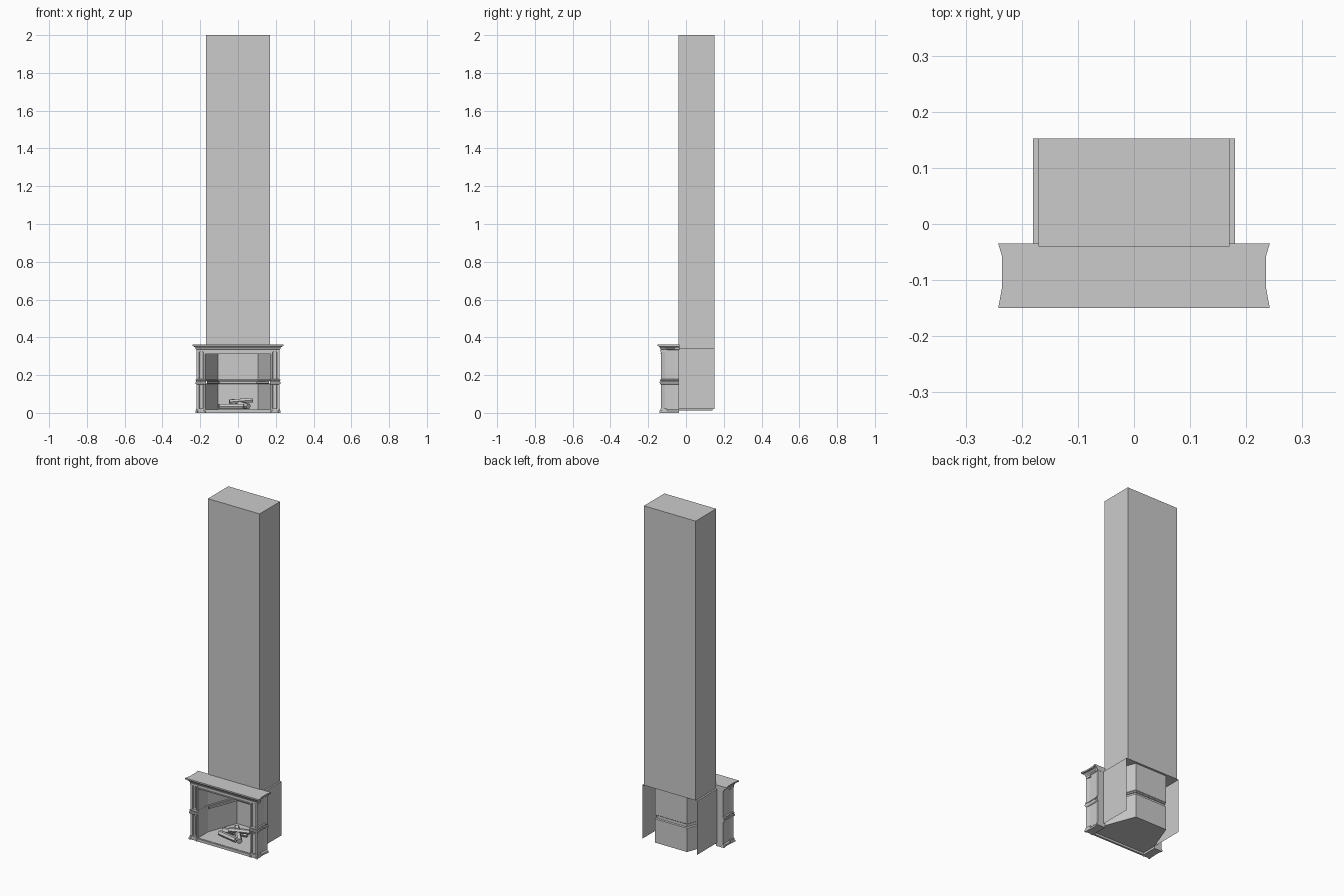
import bpy, bmesh, math
from mathutils import Vector

if "Cube" in bpy.data.objects:
    bpy.data.objects.remove(bpy.data.objects["Cube"])


def finish(name, bm, recalc=True):
    if recalc:
        bmesh.ops.recalc_face_normals(bm, faces=bm.faces)
    me = bpy.data.meshes.new(name)
    bm.to_mesh(me)
    bm.free()
    ob = bpy.data.objects.new(name, me)
    bpy.context.collection.objects.link(ob)
    return ob


def loft(name, rings, closed=True, caps=True):
    """Skin a list of equal-length point rings."""
    bm = bmesh.new()
    vs = [[bm.verts.new(p) for p in r] for r in rings]
    n = len(vs[0])
    for a, b in zip(vs, vs[1:]):
        for i in range(n if closed else n - 1):
            j = (i + 1) % n
            bm.faces.new((a[i], a[j], b[j], b[i]))
    if caps:
        bm.faces.new(vs[0][::-1])
        bm.faces.new(vs[-1])
    return finish(name, bm)


def box(name, x0, x1, y0, y1, z0, z1):
    return loft(name, [[(x0, y0, z), (x1, y0, z), (x1, y1, z), (x0, y1, z)]
                       for z in (z0, z1)])


def mirror(ob):
    ob.modifiers.new("mirror", 'MIRROR').use_mirror_merge = False


def sheet(name, pts):
    bm = bmesh.new()
    bm.faces.new([bm.verts.new(p) for p in pts])
    return finish(name, bm, False)


# chimney shaft
box("chimney", -.17, .17, -.04, .152, .34, 2.0)

# thin side sheets with the ceiling plate between them
mirror(sheet("side_sheet", [(.18, -.036, .02), (.18, .152, .02),
                            (.18, .152, .34), (.18, -.036, .34)]))
sheet("ceiling_plate", [(-.18, -.036, .34), (.18, -.036, .34),
                        (.18, .152, .34), (-.18, .152, .34)])

# tapered firebox lining with a ledge running around at mid height
lining = [(.018, 0), (.153, 0), (.156, .007), (.166, .007), (.168, .003),
          (.175, .003), (.178, 0), (.34, 0)]
rings = [[(-.172 + d, -.037, z), (-.105 + d, .14 - d, z),
          (.105 - d, .14 - d, z), (.172 - d, -.037, z)] for d, z in
         [(d, z) for z, d in lining]]
loft("firebox_lining", rings, closed=False, caps=False)

# hearth floor
floor = [(-.172, -.13), (.172, -.13), (.172, -.037), (.105, .14),
         (-.105, .14), (-.172, -.037)]
loft("hearth_floor", [[(x, y, z) for x, y in floor] for z in (.012, .018)])
box("hearth_front", -.175, .175, -.137, -.125, 0, .016)


# mantel with waisted ends
def mantel_ring(w, f, z):
    half = [(w, f), (w - .007, -.112), (w - .007, -.058), (w, -.035)]
    return [(x, y, z) for x, y in half] + [(-x, y, z) for x, y in half[::-1]]


loft("mantel", [mantel_ring(*r) for r in [
    (.220, -.131, .334), (.224, -.135, .338), (.225, -.138, .344),
    (.230, -.143, .349), (.236, -.146, .352), (.236, -.148, .354),
    (.242, -.150, .355), (.242, -.150, .363)]])
box("lintel", -.175, .175, -.131, -.037, .312, .336)
box("lintel_lower_bead", -.172, .172, -.135, -.129, .312, .318)
box("lintel_upper_bead", -.178, .178, -.135, -.129, .329, .335)

# pilaster legs: grooved front, waisted outer side
LEG = [(.171, -.036), (.171, -.129), (.176, -.133), (.182, -.133),
       (.184, -.127), (.205, -.127), (.207, -.133), (.219, -.133),
       (.213, -.112), (.213, -.058), (.219, -.036)]


def leg_ring(d, z):
    out = []
    for x, y in LEG:
        nx = x + d if x > .2 else x
        ny = y - d if y < -.12 else y
        out.append((nx, ny, z))
    return out


mirror(loft("leg", [leg_ring(d, z) for d, z in [
    (.007, 0), (.007, .01), (.004, .014), (0, .017), (0, .335)]]))

# moulded band around each leg at mid height
def band_ring(d, z):
    pts = [(.170, -.036), (.170, -.132 - d), (.219 + d, -.132 - d),
           (.214 + d, -.112), (.214 + d, -.058), (.219 + d, -.036)]
    return [(x, y, z) for x, y in pts]


mirror(loft("leg_band", [band_ring(d, z) for d, z in [
    (0, .150), (.005, .154), (.007, .158), (.007, .163), (.003, .166),
    (.003, .170), (.005, .172), (.005, .176), (0, .179)]]))

# raised strip in the groove of each leg, above and below the band
for part, z0, z1 in (("lower", .03, .14), ("upper", .19, .322)):
    mirror(box("leg_strip_" + part, .190, .199, -.131, -.125, z0, z1))
mirror(box("leg_capital", .172, .220, -.135, -.1, .322, .335))
mirror(box("leg_plinth", .172, .222, -.136, -.1, 0, .022))


# stack of six-sided logs
def log(name, a, b, r):
    a, b = Vector(a), Vector(b)
    q = (b - a).to_track_quat('Z', 'Y')
    rings = [[p + q @ Vector((r * math.cos(i * math.tau / 6),
                              r * math.sin(i * math.tau / 6), 0))
              for i in range(6)] for p in (a, b)]
    loft(name, rings)


log("log_back", (-.10, .0, .034), (.04, .03, .034), .016)
log("log_front", (-.095, -.035, .033), (.03, -.06, .033), .015)
log("log_cross", (-.03, .03, .060), (.055, -.065, .034), .016)
log("log_top", (-.045, -.02, .058), (.077, .005, .068), .014)
